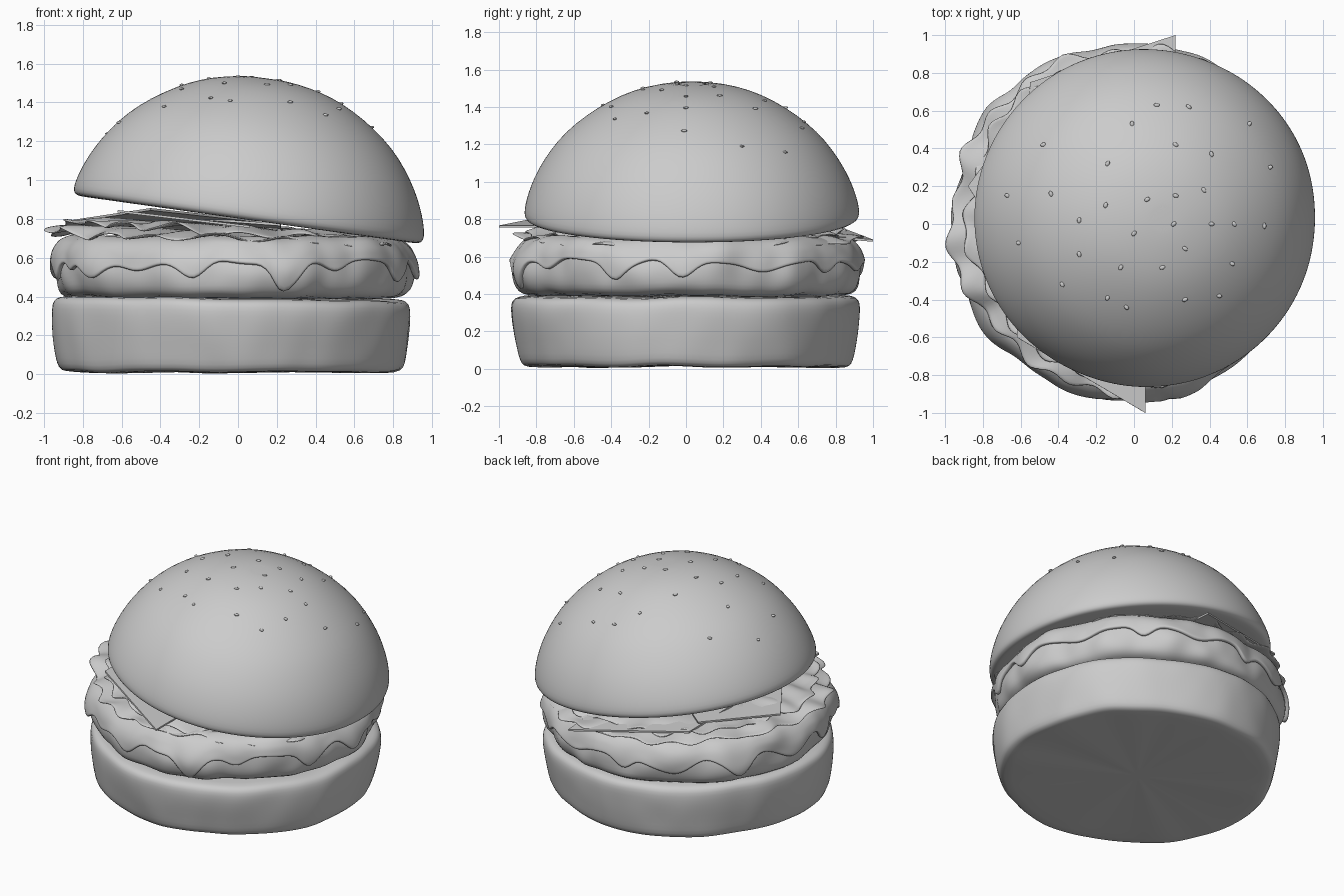
import bpy, bmesh, math
from math import sin, cos, pi, radians
from mathutils import Vector, Matrix, noise
from mathutils.bvhtree import BVHTree

if "Cube" in bpy.data.objects:
    bpy.data.objects.remove(bpy.data.objects["Cube"])

N = 120


def nz(a, z, f, seed=0.0):
    """Noise that closes around the circle."""
    return noise.noise(Vector((cos(a) * f + seed, sin(a) * f - seed, z * f + 2 * seed)))


def finish(bm, name, subsurf=1, thick=0.0):
    bmesh.ops.recalc_face_normals(bm, faces=bm.faces)
    me = bpy.data.meshes.new(name)
    bm.to_mesh(me)
    bm.free()
    for p in me.polygons:
        p.use_smooth = True
    ob = bpy.data.objects.new(name, me)
    bpy.context.collection.objects.link(ob)
    if thick:
        m = ob.modifiers.new("thickness", 'SOLIDIFY')
        m.thickness, m.offset = thick, 0
    if subsurf:
        m = ob.modifiers.new("smooth", 'SUBSURF')
        m.levels = m.render_levels = subsurf
    return ob


def surface(rows, point, cap_start=False, cap_end=False):
    """Rings of N points, point(row, angle) -> Vector, with optional fan caps."""
    bm = bmesh.new()
    rings = [[bm.verts.new(point(r, 2 * pi * i / N)) for i in range(N)] for r in rows]
    for a, b in zip(rings, rings[1:]):
        for i in range(N):
            j = (i + 1) % N
            bm.faces.new((a[i], a[j], b[j], b[i]))
    for use, ring in ((cap_start, rings[0]), (cap_end, rings[-1])):
        if use:
            mid = bm.verts.new(sum((v.co for v in ring), Vector()) / N)
            for i in range(N):
                bm.faces.new((ring[i], ring[(i + 1) % N], mid))
    return bm


# bottom bun: lumpy thick disc, a little wider at the top
def bun_point(row, a):
    r, z = row
    k = min(1, r / 0.8)
    r += k * (0.03 * nz(a, z, 1.6, 3) + 0.008 * nz(a, z, 5, 1))
    z += k * 0.012 * nz(a, 0, 2.5, 7 if z > 0.2 else 9)
    z -= 0.012 * r * cos(a) * (z > 0.3)
    return Vector((-0.03 + r * cos(a), r * sin(a), max(z, 0)))


bottom = [(0.2, 0.015), (0.6, 0.01), (0.83, 0.008), (0.87, 0.015), (0.888, 0.045), (0.9, 0.11),
          (0.915, 0.19), (0.925, 0.27), (0.928, 0.33), (0.92, 0.37), (0.89, 0.39), (0.82, 0.395), (0.3, 0.395)]
finish(surface(bottom, bun_point, True, True), "bottom_bun")


# patty: rough-sided disc
def patty_point(row, a, out=0.0):
    r, z = row
    k = min(1, r / 0.8) ** 2
    r += out + k * (0.035 * nz(a, z, 3, 5) + 0.02 * nz(a, z, 7, 2))
    z += k * 0.015 * nz(a, 0, 4, 4)
    return Vector((-0.03 + r * cos(a), 0.01 + r * sin(a), z))


patty = [(0.3, 0.385), (0.8, 0.385), (0.87, 0.4), (0.905, 0.43), (0.92, 0.48), (0.925, 0.53),
         (0.915, 0.59), (0.895, 0.64), (0.86, 0.68), (0.8, 0.7), (0.3, 0.7)]
finish(surface(patty, patty_point, True, True), "patty")


def patty_radius(z):
    for (r0, z0), (r1, z1) in zip(patty[2:], patty[3:]):
        if z0 <= z <= z1:
            return r0 + (r1 - r0) * (z - z0) / (z1 - z0)
    return 0.8


# melted cheese: skin over the patty shoulder with drips (angle, depth, width)
DRIPS = [(285, 0.13, 3), (289, 0.1, 3), (258, 0.1, 5), (237, 0.05, 8), (220, 0.06, 5), (305, 0.07, 5),
         (335, 0.1, 4), (358, 0.1, 5), (25, 0.06, 8), (52, 0.1, 4), (75, 0.06, 7), (98, 0.1, 4),
         (120, 0.08, 8), (146, 0.12, 5), (170, 0.07, 7), (193, 0.11, 4), (207, 0.06, 4)]


def melt_edge(a):
    z = 0.575 + 0.05 * nz(a, 0, 4, 11)
    for deg, depth, w in DRIPS:
        d = (math.degrees(a) - deg + 180) % 360 - 180
        z -= depth * math.exp(-(d / w) ** 2)
    return max(z, 0.42)


def melt_point(t, a):
    z = 0.695 + (melt_edge(a) - 0.695) * t
    r = patty_radius(z) if t > 0 else 0.78
    return patty_point((r, z + (0.012 if t == 0 else 0)), a, 0.014)


finish(surface([0, 0.06, 0.15, 0.3, 0.45, 0.6, 0.75, 0.9, 1], melt_point), "melted_cheese", 1, 0.026)


# lettuce: ruffled leaves spreading outward
def leaf_point(seed, lift, size):
    def point(t, a):
        edge = size + 0.06 * nz(a, 0, 3, seed) + 0.025 * sin(23 * a + seed)
        r = edge * t
        ruffle = 0.04 * nz(a, t, 5, seed + 2) + 0.015 * sin(17 * a + 9 * t + seed)
        z = 0.735 + lift + ruffle * t ** 3 - 0.05 * r * cos(a) - 0.03 * max(0, t - 0.8) * 5
        return Vector((-0.04 + r * cos(a), 0.02 + r * sin(a), z))
    return point


LEAF = [0.1, 0.4, 0.65, 0.78, 0.86, 0.92, 0.96, 1]
finish(surface(LEAF, leaf_point(1.3, -0.01, 0.91), True), "lower_lettuce", 1, 0.012)
finish(surface(LEAF, leaf_point(6.1, 0.025, 0.85), True), "upper_lettuce", 1, 0.012)


# thin slices poking out below the top bun
def make_slice(name, corners):
    bm = bmesh.new()
    bm.faces.new([bm.verts.new(c) for c in corners])
    ob = finish(bm, name, 0, 0.012)
    for p in ob.data.polygons:
        p.use_smooth = False


make_slice("front_slice", [(0.06, -1.0, 0.76), (0.06, 0.1, 0.76), (-0.62, 0.3, 0.84), (-0.62, -0.6, 0.84)])
make_slice("back_slice", [(0.22, 1.0, 0.685), (0.22, 0, 0.77), (-0.6, 0, 0.83), (-0.55, 0.75, 0.78)])
make_slice("left_slice", [(-0.88, 0.2, 0.785), (-0.55, 0.65, 0.81), (0.1, 0.1, 0.79), (-0.45, -0.45, 0.85)])

# top bun: tilted dome
TILT = Matrix.Translation((0.055, 0.032, 0.82)) @ Matrix.Rotation(radians(8), 4, 'Y')


def dome_point(row, a):
    r, h = row
    k = 1 + 0.012 * nz(a, h, 1.2, 8)
    return TILT @ Vector((r * k * cos(a), r * k * 0.98 * sin(a), h))


dome = [(0.3, -0.02), (0.7, -0.022), (0.86, -0.026), (0.895, -0.022), (0.913, -0.005), (0.914, 0.03), (0.9, 0.09),
        (0.875, 0.16), (0.835, 0.245), (0.77, 0.345), (0.69, 0.44), (0.58, 0.53), (0.46, 0.605),
        (0.34, 0.66), (0.22, 0.692), (0.1, 0.71)]
bm = surface(dome, dome_point, True, True)
tree = BVHTree.FromBMesh(bm)
finish(bm, "top_bun")

# sesame seeds dropped onto the dome
SEEDS = [(.12, .63), (.29, .62), (-.01, .53), (.61, .53), (-.48, .42), (.22, .42), (.41, .37), (-.14, .32),
         (.72, .3), (-.67, .15), (-.44, .16), (-.15, .1), (.07, .13), (.22, .15), (.37, .18), (-.29, .02),
         (.21, 0), (.41, 0), (.53, 0), (.69, -.01), (0, -.05), (-.61, -.1), (.27, -.13), (-.29, -.16),
         (-.07, -.23), (.15, -.23), (.52, -.21), (-.38, -.32), (-.14, -.39), (.27, -.4), (.45, -.38), (-.04, -.44)]
bm = bmesh.new()
for i, (x, y) in enumerate(SEEDS):
    loc, nrm, _, _ = tree.ray_cast(Vector((x, y, 3)), Vector((0, 0, -1)))
    if nrm.z < 0:
        nrm = -nrm
    m = (Matrix.Translation(loc) @ nrm.to_track_quat('Z', 'Y').to_matrix().to_4x4()
         @ Matrix.Rotation(i * 2.4, 4, 'Z') @ Matrix.Diagonal((0.016, 0.011, 0.007, 1)))
    bmesh.ops.create_uvsphere(bm, u_segments=12, v_segments=8, radius=1, matrix=m)
finish(bm, "sesame_seeds", 0)
